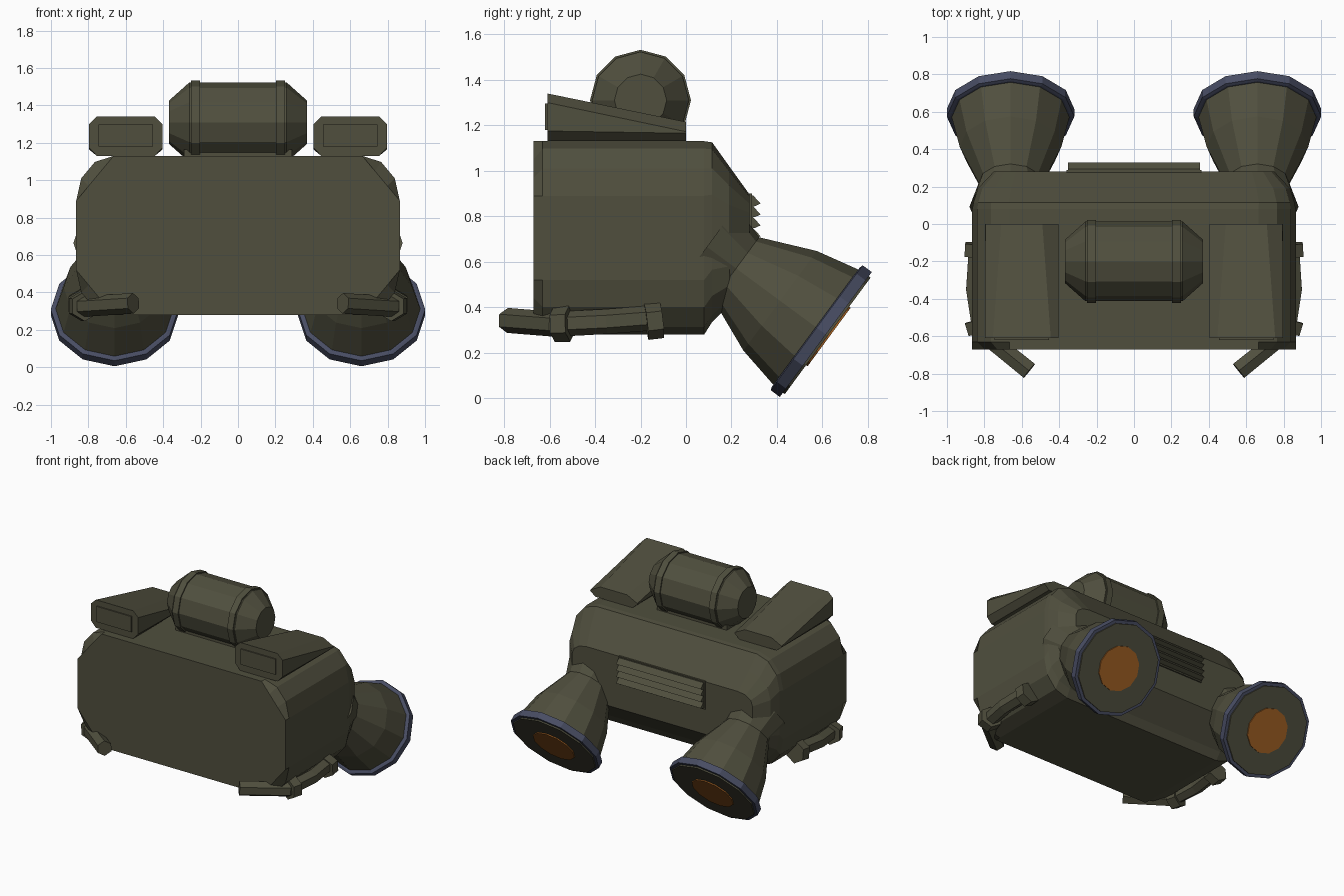
import bpy, bmesh, math
from mathutils import Vector

if "Cube" in bpy.data.objects:
    bpy.data.objects.remove(bpy.data.objects["Cube"])


def material(name, rgb):
    m = bpy.data.materials.new(name)
    m.diffuse_color = (*rgb, 1)
    m.use_nodes = True
    m.node_tree.nodes["Principled BSDF"].inputs["Base Color"].default_value = m.diffuse_color
    return m


OLIVE = material("olive_metal", (0.080, 0.078, 0.048))
BLUE = material("blue_steel", (0.065, 0.074, 0.125))
ORANGE = material("orange_glow", (0.35, 0.115, 0.017))


def loft(name, rings, mat=OLIVE):
    """Skin a list of equal-length point rings and cap both ends."""
    bm = bmesh.new()
    loops = [[bm.verts.new(p) for p in ring] for ring in rings]
    n = len(loops[0])
    for a, b in zip(loops, loops[1:]):
        for i in range(n):
            j = (i + 1) % n
            bm.faces.new((a[i], a[j], b[j], b[i]))
    bm.faces.new(loops[0])
    bm.faces.new(loops[-1])
    bmesh.ops.recalc_face_normals(bm, faces=bm.faces)
    mesh = bpy.data.meshes.new(name)
    bm.to_mesh(mesh)
    bm.free()
    mesh.materials.append(mat)
    obj = bpy.data.objects.new(name, mesh)
    bpy.context.collection.objects.link(obj)
    return obj


def circle(center, axis, r, n, up=Vector((0, 0, 1))):
    """Ring of n points around an axis, first point towards up."""
    axis = Vector(axis).normalized()
    u = (up - axis * up.dot(axis)).normalized()
    v = axis.cross(u)
    return [Vector(center) + r * (u * math.cos(a) + v * math.sin(a))
            for a in (2 * math.pi * i / n for i in range(n))]


def lathe(name, center, axis, profile, n=12, mat=OLIVE):
    """Profile is (distance along axis, radius)."""
    axis = Vector(axis).normalized()
    return loft(name, [circle(Vector(center) + axis * t, axis, r, n)
                       for t, r in profile], mat)


def box(name, x, y, z, mat=OLIVE):
    return loft(name, [[(a, b, c) for a, c in
                        ((x[0], z[0]), (x[1], z[0]), (x[1], z[1]), (x[0], z[1]))]
                       for b in y], mat)


def section(y, w, z0, z1, cx, cz, rounded=True):
    """Rectangle with four cut or rounded corners, in a plane of constant y."""
    corner = []
    for k in range(4):
        a = math.radians(30 * k)
        if rounded:
            corner.append((math.cos(a), math.sin(a)))
        else:
            corner.append((1 - k / 3, k / 3))
    pts = []
    for sx, sz, order in ((1, 1, 1), (-1, 1, -1), (-1, -1, 1), (1, -1, -1)):
        for c, s in corner[::order]:
            z = z1 - cz + cz * s if sz > 0 else z0 + cz - cz * s
            pts.append((sx * (w - cx + cx * c), y, z))
    return pts


# Main body, lofted from the flat front to the tapered back
loft("body", [
    section(-0.67, 0.865, 0.28, 1.13, 0.20, 0.24, False),
    section(-0.63, 0.865, 0.28, 1.13, 0.20, 0.24),
    section(0.08, 0.865, 0.28, 1.13, 0.20, 0.24),
    section(0.115, 0.858, 0.335, 1.125, 0.19, 0.23),
    section(0.19, 0.835, 0.41, 1.02, 0.18, 0.17),
    section(0.28, 0.75, 0.50, 0.895, 0.12, 0.08),
])

# Tank on top with its bands and base
T = (0, -0.2, 1.31)
lathe("tank", T, (1, 0, 0),
      [(-0.37, 0.115), (-0.26, 0.213), (0.26, 0.213), (0.37, 0.115)])
for s in (-1, 1):
    lathe("tank_band", (s * 0.228, -0.2, 1.31), (1, 0, 0),
          [(-0.024, 0.222), (0.024, 0.222)])
box("tank_base", (-0.29, 0.29), (-0.33, -0.07), (1.12, 1.165))

# Louvred vent on the back
box("vent_plate", (-0.36, 0.36), (0.25, 0.29), (0.69, 0.90))
for i in range(4):
    z = 0.70 + 0.048 * i
    loft("vent_slat", [[(x, 0.28, z), (x, 0.302, z), (x, 0.328, z + 0.012),
                        (x, 0.295, z + 0.048), (x, 0.28, z + 0.048)]
                       for x in (-0.352, 0.352)])


def octagon(y, cx, rows):
    """Eight-sided outline from (half width, z) rows, bottom to top."""
    return ([(cx + w, y, z) for w, z in rows] +
            [(cx - w, y, z) for w, z in reversed(rows)])


for s in (-1, 1):
    # Wedge-shaped intake with a raised front panel
    cx = s * 0.6
    loft("intake", [
        octagon(-0.61, cx, [(0.155, 1.13), (0.197, 1.175), (0.197, 1.30), (0.155, 1.34)]),
        octagon(0.0, cx, [(0.155, 1.13), (0.197, 1.165), (0.195, 1.172), (0.11, 1.215)]),
    ])
    box("intake_panel", (cx - 0.145, cx + 0.145), (-0.619, -0.60), (1.18, 1.297))

    # Thruster nozzle: flared neck, bell, rim, end plate and glow
    C, A = (s * 0.66, 0.615, 0.28), (0, 0.805, -0.593)
    lathe("nozzle", C, A, [(-0.65, 0.22), (-0.49, 0.17), (-0.25, 0.272), (-0.04, 0.318)])
    lathe("nozzle_rim", C, A, [(-0.055, 0.325), (-0.05, 0.341), (0, 0.341)], mat=BLUE)
    lathe("nozzle_plate", C, A, [(-0.01, 0.318), (0.01, 0.318)])
    lathe("nozzle_glow", C, A, [(0.008, 0.16), (0.018, 0.16)], mat=ORANGE)

    # Bent control arm with two knuckles
    path = [Vector((s * x, y, z)) for x, y, z in
            ((0.56, -0.785, 0.342), (0.82, -0.575, 0.325),
             (0.85, -0.35, 0.337), (0.835, -0.12, 0.355))]
    rings = []
    for i, p in enumerate(path):
        d = path[min(i + 1, 3)] - path[max(i - 1, 0)]
        rings.append(circle(p, d, 0.055, 6))
    loft("control_arm", rings)
    for p, d in ((Vector((s * 0.828, -0.545, 0.327)), (s * 0.3, 1, 0.03)),
                 (path[3] - Vector((0, 0.02, 0.015)), (-s * 0.06, 1, 0.12))):
        lathe("arm_knuckle", p, d, [(-0.035, 0.08), (0.035, 0.08)], 6)
